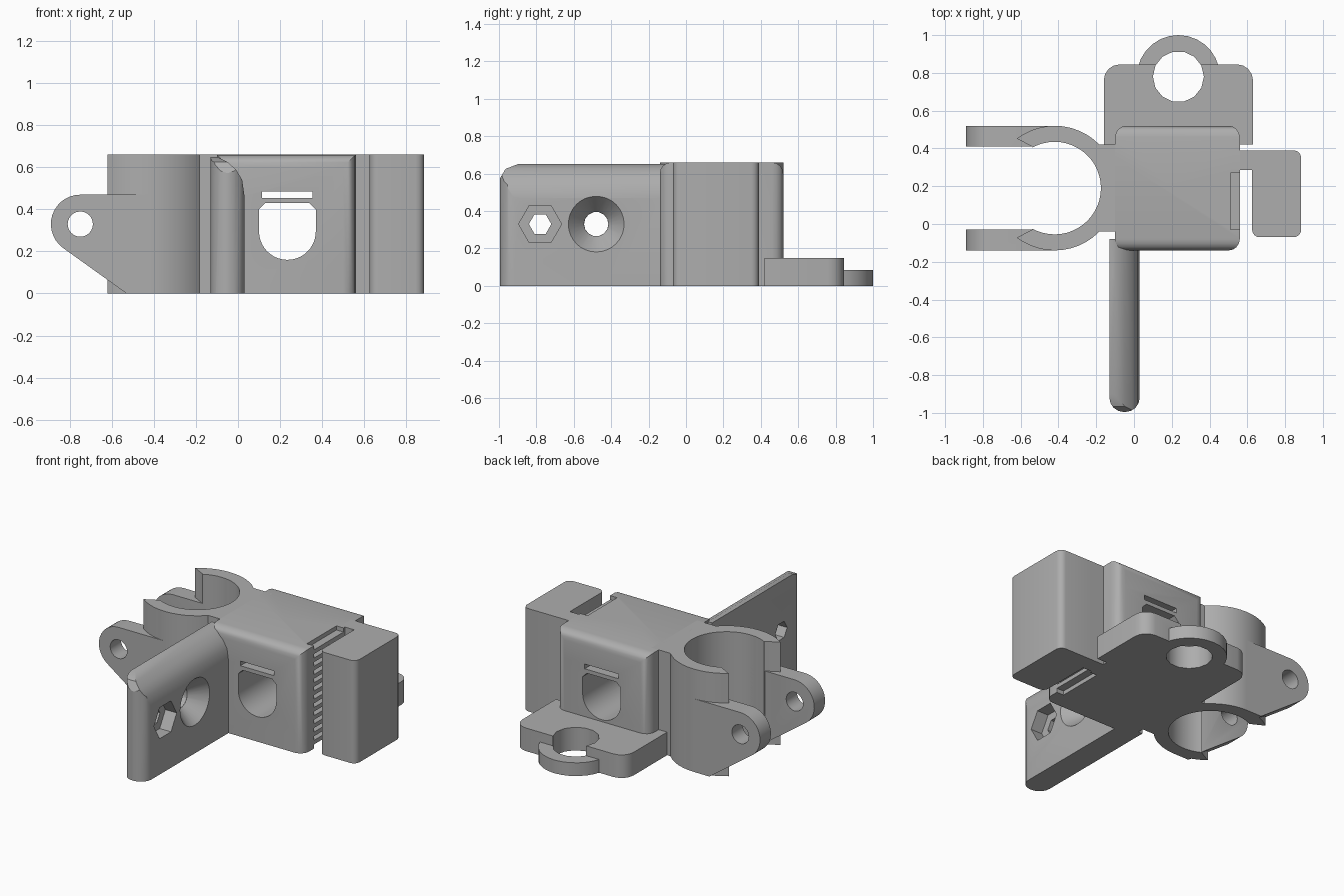
import bpy, math
from mathutils import Vector

cube = bpy.data.objects.get("Cube")
if cube:
    bpy.data.objects.remove(cube, do_unlink=True)

grey = bpy.data.materials.new("plain grey")
grey.use_nodes = True
grey.diffuse_color = (0.42, 0.42, 0.42, 1)
grey.node_tree.nodes["Principled BSDF"].inputs["Base Color"].default_value = (0.42, 0.42, 0.42, 1)

H = 0.66      # full height
MID = 0.33    # height of the bolt axes


def place(axis, u, v, w):
    return {"x": (w, u, v), "y": (u, w, v), "z": (u, v, w)}[axis]


def loft(name, low, high, axis, a, b):
    """Solid between two outlines with equal point counts, along an axis."""
    n = len(low)
    verts = [place(axis, u, v, a) for u, v in low] + [place(axis, u, v, b) for u, v in high]
    faces = [tuple(range(n)), tuple(range(n, 2 * n))]
    faces += [(i, (i + 1) % n, n + (i + 1) % n, n + i) for i in range(n)]
    mesh = bpy.data.meshes.new(name)
    mesh.from_pydata(verts, [], faces)
    ob = bpy.data.objects.new(name, mesh)
    bpy.context.collection.objects.link(ob)
    bpy.context.view_layer.objects.active = ob
    bpy.ops.object.select_all(action="DESELECT")
    ob.select_set(True)
    bpy.ops.object.mode_set(mode="EDIT")
    bpy.ops.mesh.select_all(action="SELECT")
    bpy.ops.mesh.normals_make_consistent(inside=False)
    bpy.ops.object.mode_set(mode="OBJECT")
    mesh.materials.append(grey)
    return ob


def prism(name, points, axis, a, b):
    return loft(name, points, points, axis, a, b)


def arc(cu, cv, r, start=0, end=360, n=32):
    full = abs(end - start) == 360
    steps = n if full else n + 1
    angles = [math.radians(start + (end - start) * i / n) for i in range(steps)]
    return [(cu + r * math.cos(t), cv + r * math.sin(t)) for t in angles]


def rounded(u0, u1, v0, v1, r00=0, r10=0, r11=0, r01=0, n=4):
    """Rectangle whose four corners have their own radii."""
    points = []
    for u, v, su, sv, r, start in ((u0, v0, 1, 1, r00, 180), (u1, v0, -1, 1, r10, 270),
                                   (u1, v1, -1, -1, r11, 0), (u0, v1, 1, -1, r01, 90)):
        points += arc(u + su * r, v + sv * r, r, start, start + 90, n) if r else [(u, v)]
    return points


def box(name, x0, x1, y0, y1, z0, z1):
    return prism(name, rounded(x0, x1, y0, y1), "z", z0, z1)


def combine(ob, other, operation="DIFFERENCE"):
    mod = ob.modifiers.new("cut", "BOOLEAN")
    mod.operation, mod.solver, mod.object = operation, "EXACT", other
    graph = bpy.context.evaluated_depsgraph_get()
    mesh = bpy.data.meshes.new_from_object(ob.evaluated_get(graph))
    ob.modifiers.clear()
    ob.data = mesh
    bpy.data.objects.remove(other, do_unlink=True)


# Main block: plan outline crossed with a side outline rounds every outer edge
R = 0.06
body = prism("main_block", rounded(-0.1, 0.56, -0.14, 0.52, R, R, R, R), "z", 0, H)
combine(body, prism("side_outline", rounded(-0.14, 0.52, 0, H, 0, 0, R, R), "x", -0.3, 0.7), "INTERSECT")

# Arched window and the narrow slot above it
window = arc(0.235, 0.295, 0.135, 180, 360, 20) + [(0.37, 0.40), (0.34, 0.43), (0.13, 0.43), (0.10, 0.40)]
combine(body, prism("window_cutter", window, "y", -0.3, 0.7))
combine(body, box("slot_cutter", 0.115, 0.355, -0.3, 0.7, 0.455, 0.485))

# Stack of tooth gaps facing the side hook
pitch = H / 12.5
for i in range(13):
    z = i * pitch
    low = z - (0.02 if i == 0 else 0)
    high = z + pitch / 2 + (0.02 if i == 12 else 0)
    combine(body, box("tooth_gap", 0.51, 0.6, -0.03, 0.27, low, high))

# Side hook: thick rounded block joined by a thin web
hook = prism("side_hook", rounded(0.625, 0.885, -0.07, 0.39, 0.04, 0.04, 0.04, 0), "z", 0, H)
web = box("hook_web", 0.53, 0.65, 0.285, 0.39, 0, H)
combine(hook, web, "UNION")

# Open clamp ring with neck
CX, CY = -0.42, 0.19
ring = prism("clamp_ring", arc(CX, CY, 0.33, n=48), "z", 0, H)
combine(ring, box("clamp_neck", -0.3, -0.05, -0.04, 0.42, 0, H), "UNION")
combine(ring, prism("bore", arc(CX, CY, 0.245, n=48), "z", -0.1, 0.8))
mouth = [(CX, CY), (-0.54, CY + 0.22), (-0.62, CY + 0.262), (-0.9, CY + 0.262),
         (-0.9, CY - 0.262), (-0.62, CY - 0.262), (-0.54, CY - 0.22)]
combine(ring, prism("mouth", mouth, "z", -0.1, 0.8))

# Pair of clamp ears with bolt holes
ear_outline = arc(-0.75, MID, 0.14, 90, 234, 14) + [(-0.53, 0), (-0.42, 0), (-0.42, 0.47)]
for side, y0, y1 in (("back", 0.41, 0.52), ("front", -0.14, -0.03)):
    ear = prism(side + "_clamp_ear", ear_outline, "y", y0, y1)
    combine(ear, prism("ear_hole", arc(-0.75, MID, 0.06, n=24), "y", -0.3, 0.7))
    combine(ear, prism("ear_bore", arc(CX, CY, 0.245, n=48), "z", -0.1, 0.8))

# Front fin: three crossed outlines give the rounded ridge and nose
fin = prism("front_fin", rounded(-0.13, 0.03, -0.995, -0.08, 0.075, 0.075), "z", 0, 0.65)
ridge = [(-0.13, 0), (0.03, 0), (0.03, 0.47), (0.02, 0.54), (-0.01, 0.59), (-0.05, 0.625), (-0.1, 0.65), (-0.13, 0.65)]
combine(fin, prism("ridge", ridge, "y", -1.2, 0.2), "INTERSECT")
nose = [(-1.0, 0), (0, 0), (0, 0.65), (-0.9, 0.65), (-0.965, 0.625), (-1.0, 0.565)]
combine(fin, prism("nose", nose, "x", -0.3, 0.3), "INTERSECT")

# Countersunk hole and hexagonal nut pocket in the fin
combine(fin, prism("screw_hole", arc(-0.48, MID, 0.065, n=14), "x", -0.3, 0.3))
combine(fin, loft("countersink", arc(-0.48, MID, 0.065), arc(-0.48, MID, 0.15), "x", -0.07, 0.031))
combine(fin, prism("nut_hole", arc(-0.78, MID, 0.06, n=6), "x", -0.3, 0.3))
combine(fin, prism("nut_pocket", arc(-0.78, MID, 0.115, n=6), "x", -0.05, 0.3))

# Rear mounting plate with a lower eyelet
plate = prism("mounting_plate", rounded(-0.16, 0.63, 0.42, 0.845, 0, 0, 0.085, 0.085), "z", 0, 0.148)
combine(plate, prism("eyelet", arc(0.235, 0.78, 0.22, n=28), "z", 0, 0.085), "UNION")
combine(plate, prism("eyelet_hole", arc(0.235, 0.78, 0.135, n=14), "z", -0.1, 0.3))

# Smooth the curved walls and keep the edges crisp
for ob in bpy.context.scene.objects:
    if ob.type == "MESH" and ob.data.materials and ob.data.materials[0] == grey:
        bpy.ops.object.select_all(action="DESELECT")
        ob.select_set(True)
        bpy.context.view_layer.objects.active = ob
        bpy.ops.object.shade_smooth_by_angle(angle=math.radians(28))
